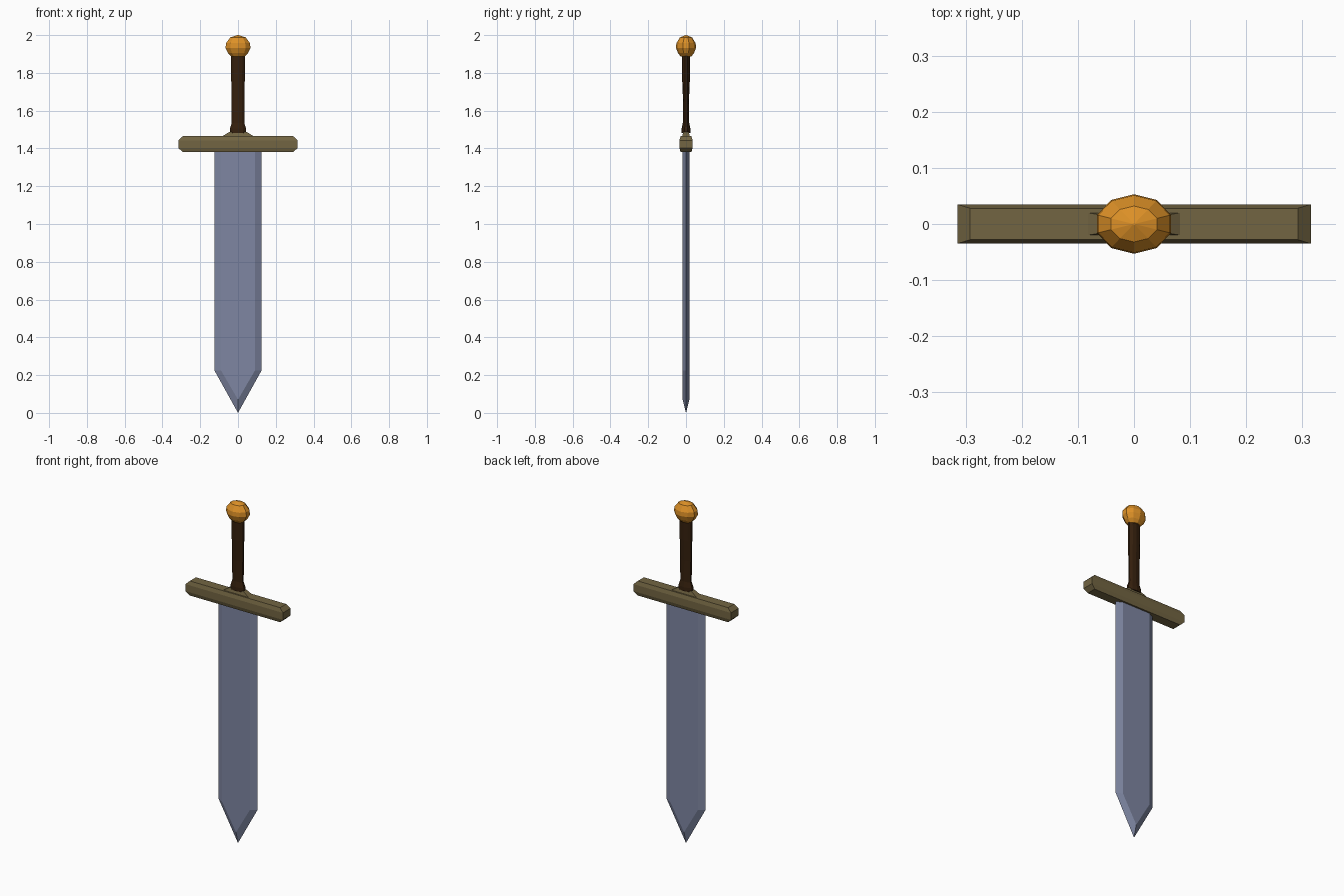
import bpy, bmesh
from math import cos, sin, tau

if "Cube" in bpy.data.objects:
    bpy.data.objects.remove(bpy.data.objects["Cube"])


def paint(name, color):
    m = bpy.data.materials.new(name)
    m.diffuse_color = (*color, 1)
    m.use_nodes = True
    m.node_tree.nodes["Principled BSDF"].inputs["Base Color"].default_value = m.diffuse_color
    return m


def make(name, verts, faces, mat):
    bm = bmesh.new()
    vs = [bm.verts.new(v) for v in verts]
    for f in faces:
        bm.faces.new([vs[i] for i in f])
    bmesh.ops.recalc_face_normals(bm, faces=bm.faces)
    me = bpy.data.meshes.new(name)
    bm.to_mesh(me)
    bm.free()
    me.materials.append(mat)
    ob = bpy.data.objects.new(name, me)
    bpy.context.collection.objects.link(ob)
    return ob


def loft(name, rings, mat):
    """Skin a stack of equal-length point rings and cap both ends."""
    n = len(rings[0])
    faces = [(k * n + i, k * n + (i + 1) % n, (k + 1) * n + (i + 1) % n, (k + 1) * n + i)
             for k in range(len(rings) - 1) for i in range(n)]
    last = (len(rings) - 1) * n
    faces += [tuple(range(n)), tuple(range(last, last + n))]
    return make(name, [p for r in rings for p in r], faces, mat)


def oval(rx, ry, z, n=10):
    return [(rx * cos(tau * (i + .5) / n), ry * sin(tau * (i + .5) / n), z) for i in range(n)]


def rect(hx, hy, z):
    return [(-hx, -hy, z), (hx, -hy, z), (hx, hy, z), (-hx, hy, z)]


steel = paint("steel", (0.21, 0.24, 0.36))
bronze = paint("bronze", (0.17, 0.13, 0.055))
leather = paint("leather", (0.035, 0.014, 0.004))
gold = paint("gold", (0.72, 0.28, 0.02))

# Blade: flat faces front and back, bevelled to a sharp outline
edge = [(-.125, 1.40), (-.125, .225), (0, 0), (.125, .225), (.125, 1.40)]
flat = [(-.09, 1.40), (-.09, .225), (0, .07), (.09, .225), (.09, 1.40)]
loft("blade", [[(x, y, z) for x, z in pts]
               for pts, y in ((flat, -.018), (edge, 0), (flat, .018))], steel)

# Crossguard: chamfered bar
loft("crossguard", [rect(.292, .028, 1.38), rect(.315, .035, 1.402),
                    rect(.315, .035, 1.443), rect(.292, .028, 1.465)], bronze)

# Sloped collar between guard and grip
loft("guard_collar", [rect(.09, .021, 1.46), rect(.045, .014, 1.488)], bronze)

# Grip: oval, flared at the foot and slightly swollen at the top
loft("grip", [oval(*r) for r in (
    (.046, .023, 1.482), (.045, .023, 1.505), (.035, .017, 1.535),
    (.036, .016, 1.66), (.038, .021, 1.78), (.039, .021, 1.895))], leather)

# Pommel: faceted flattened ball
rings = [oval(*r) for r in (
    (.036, .028, 1.886), (.056, .042, 1.905), (.069, .053, 1.932),
    (.067, .051, 1.957), (.043, .032, 1.988), (.003, .002, 2.0))]
loft("pommel", rings, gold)
